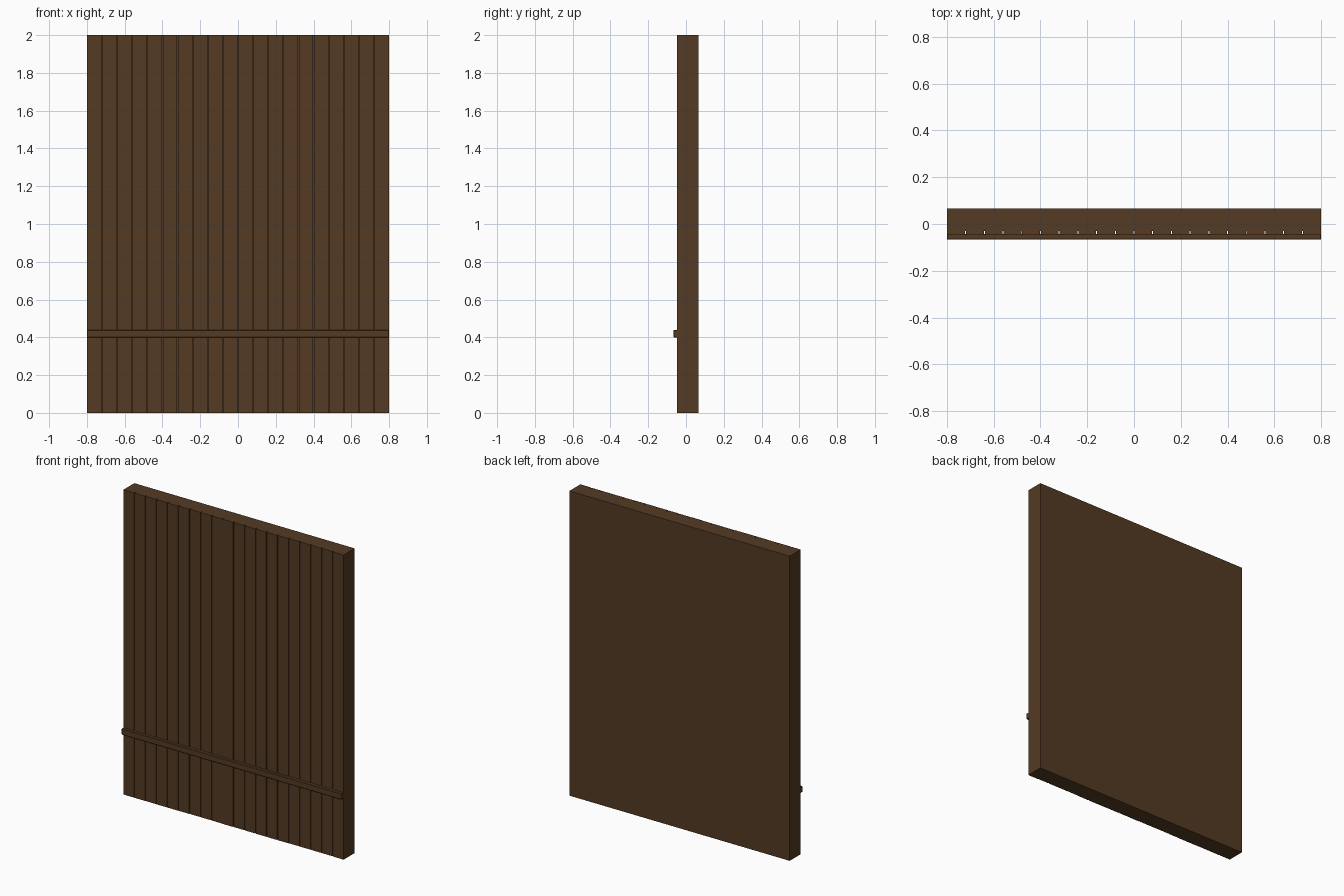
import bpy, bmesh, random

if "Cube" in bpy.data.objects:
    bpy.data.objects.remove(bpy.data.objects["Cube"])
random.seed(4)

wood = bpy.data.materials.new("dark brown wood")
wood.diffuse_color = (0.088, 0.043, 0.017, 1)
wood.use_nodes = True
wood.node_tree.nodes["Principled BSDF"].inputs["Base Color"].default_value = wood.diffuse_color


def box(name, x0, x1, y0, y1, z0, z1):
    bm = bmesh.new()
    bmesh.ops.create_cube(bm, size=1)
    for v in bm.verts:
        v.co.x = x1 if v.co.x > 0 else x0
        v.co.y = y1 if v.co.y > 0 else y0
        v.co.z = z1 if v.co.z > 0 else z0
    mesh = bpy.data.meshes.new(name)
    bm.to_mesh(mesh)
    bm.free()
    mesh.materials.append(wood)
    ob = bpy.data.objects.new(name, mesh)
    bpy.context.collection.objects.link(ob)
    return ob


# Solid wall behind the boards
box("wall_core", -0.8, 0.8, -0.031, 0.067, 0, 2)

# Twenty narrow boards with thin gaps and slightly uneven faces
count, pitch, gap = 20, 0.08, 0.004
for i in range(count):
    x0 = -0.8 + i * pitch + (gap / 2 if i else 0)
    x1 = -0.8 + (i + 1) * pitch - (gap / 2 if i < count - 1 else 0)
    front = -0.046 + random.uniform(-0.0015, 0.0015)
    box("board_%02d" % (i + 1), x0, x1, front, -0.031, 0, 2)

# Horizontal chair rail with softened edges
rail = box("chair_rail", -0.8, 0.8, -0.067, -0.042, 0.4, 0.44)
bevel = rail.modifiers.new("edge_chamfer", 'BEVEL')
bevel.width = 0.003
bevel.segments = 1
